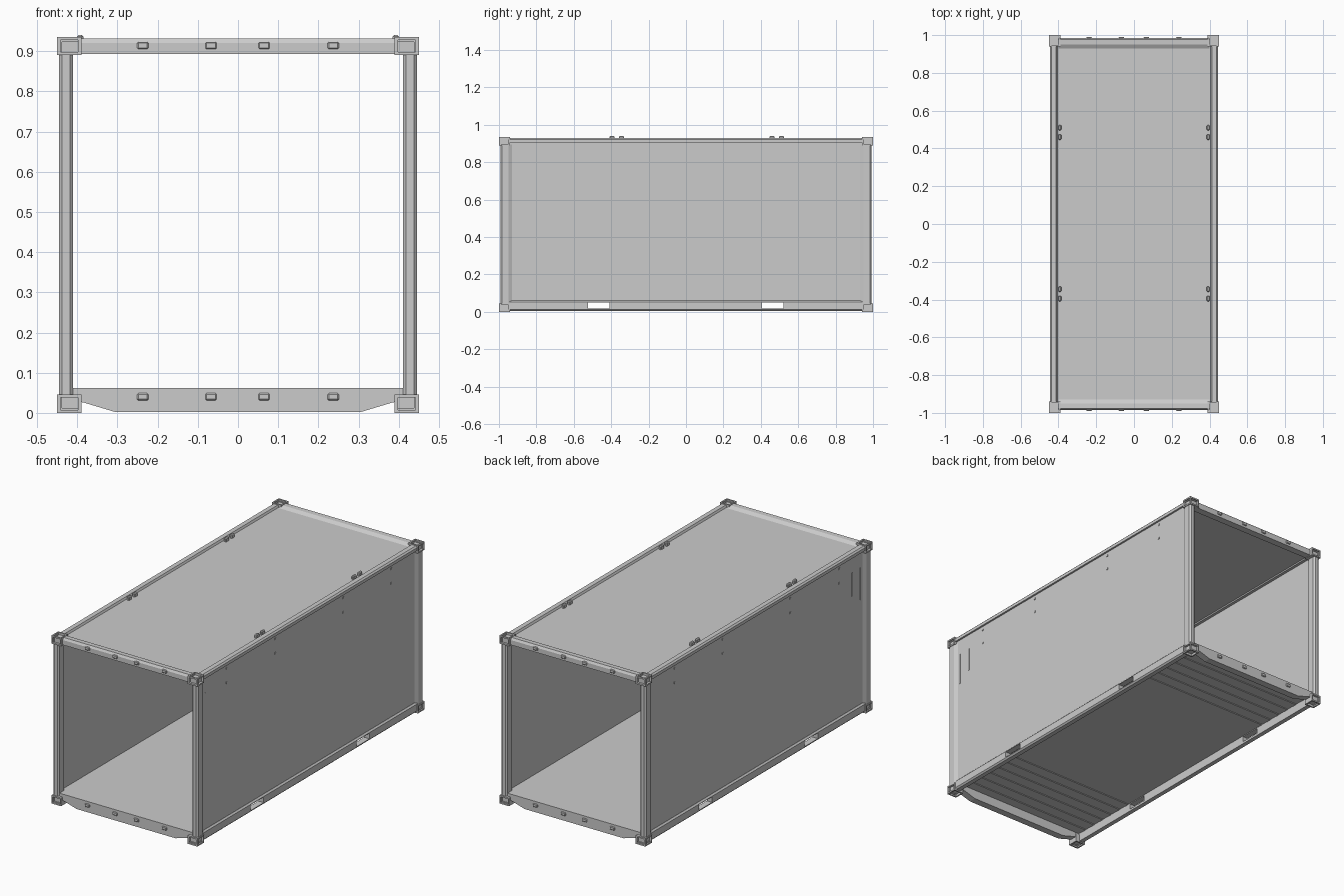
import bpy, bmesh
from mathutils import Vector

if "Cube" in bpy.data.objects:
    bpy.data.objects.remove(bpy.data.objects["Cube"])


def finish(name, bm, bevel=0.0):
    bmesh.ops.recalc_face_normals(bm, faces=bm.faces)
    me = bpy.data.meshes.new(name)
    bm.to_mesh(me)
    bm.free()
    ob = bpy.data.objects.new(name, me)
    bpy.context.collection.objects.link(ob)
    if bevel:
        m = ob.modifiers.new("bevel", 'BEVEL')
        m.width = bevel
        m.segments = 1
    return ob


def add_box(bm, lo, hi):
    vs = bmesh.ops.create_cube(bm, size=1)["verts"]
    for v in vs:
        v.co = Vector([(lo[i] + hi[i]) / 2 + v.co[i] * (hi[i] - lo[i]) for i in range(3)])


def boxes(name, items, bevel=0.0):
    bm = bmesh.new()
    for lo, hi in items:
        add_box(bm, [min(p) for p in zip(lo, hi)], [max(p) for p in zip(lo, hi)])
    return finish(name, bm, bevel)


def extrude(name, pts, vec, bevel=0.0):
    bm = bmesh.new()
    f = bm.faces.new([bm.verts.new(p) for p in pts])
    r = bmesh.ops.extrude_face_region(bm, geom=[f])
    bmesh.ops.translate(bm, vec=vec, verts=[g for g in r["geom"] if isinstance(g, bmesh.types.BMVert)])
    return finish(name, bm, bevel)


def cut(ob, items):
    cutter = boxes("cutter", items)
    cutter.hide_render = True
    cutter.hide_viewport = True
    m = ob.modifiers.new("holes", 'BOOLEAN')
    m.operation = 'DIFFERENCE'
    m.solver = 'EXACT'
    m.object = cutter


SIDES = {"right": 1, "left": -1}
ENDS = {"front": -1, "back": 1}
LUG_X = (-0.237, -0.067, 0.065, 0.237)

for en, e in ENDS.items():
    for sn, s in SIDES.items():
        # Corner castings with dished openings on the outer faces
        for ln, z0, z1 in (("bottom", 0, 0.046), ("top", 0.89, 0.935)):
            bm = bmesh.new()
            lo = (min(s * 0.39, s * 0.45), min(e * 0.94, e), z0)
            hi = (max(s * 0.39, s * 0.45), max(e * 0.94, e), z1)
            add_box(bm, lo, hi)
            bm.normal_update()
            out = (Vector((s, 0, 0)), Vector((0, e, 0)), Vector((0, 0, 1 if ln == "top" else -1)))
            for f in [f for f in bm.faces if any(f.normal.dot(o) > 0.9 for o in out)]:
                n = f.normal.copy()
                bmesh.ops.inset_individual(bm, faces=[f], thickness=0.011)
                r = bmesh.ops.extrude_discrete_faces(bm, faces=[f])
                bmesh.ops.translate(bm, vec=-n * 0.012, verts=r["faces"][0].verts)
            finish(f"{en}_{sn}_{ln}_corner_casting", bm)

        # Corner posts: folded section running between castings
        prof = [(0.41, 0.945), (0.41, 0.985), (0.418, 0.993), (0.438, 0.993),
                (0.446, 0.985), (0.446, 0.95), (0.436, 0.93), (0.425, 0.93)]
        extrude(f"{en}_{sn}_post", [(s * x, e * y, 0.044) for x, y in prof], (0, 0, 0.85))

    # End header above the opening
    prof = [(0.925, 0.917), (0.95, 0.931), (0.978, 0.932), (0.985, 0.92), (0.985, 0.893), (0.945, 0.893)]
    extrude(f"{en}_header", [(-0.4, e * y, z) for y, z in prof], (0.8, 0, 0))

    # End sill with tapered lower corners
    prof = [(-0.415, 0.062), (0.415, 0.062), (0.415, 0.03), (0.385, 0.026), (0.305, 0.002),
            (-0.305, 0.002), (-0.385, 0.026), (-0.415, 0.03)]
    extrude(f"{en}_sill", [(x, e * 0.945, z) for x, z in prof], (0, e * 0.04, 0))

    # Small lashing lugs on header and sill
    boxes(f"{en}_lashing_lugs",
          [((x - 0.014, e * 0.98, z - 0.009), (x + 0.014, e * 0.991, z + 0.009))
           for x in LUG_X for z in (0.04, 0.914)], 0.003)

for sn, s in SIDES.items():
    # Wall sheet
    boxes(f"{sn}_wall", [((s * 0.428, -0.94, 0.05), (s * 0.436, 0.94, 0.915))])
    # Top side rail
    prof = [(0.405, 0.918), (0.412, 0.931), (0.438, 0.931), (0.446, 0.923), (0.446, 0.906), (0.412, 0.906)]
    extrude(f"{sn}_top_rail", [(s * x, -0.945, z) for x, z in prof], (0, 1.89, 0))
    # Bottom side rail with open forklift pockets
    prof = [(0.412, 0.06), (0.437, 0.06), (0.445, 0.052), (0.445, 0.014), (0.437, 0.006), (0.412, 0.006)]
    rail = extrude(f"{sn}_bottom_rail", [(s * x, -0.945, z) for x, z in prof], (0, 1.89, 0))
    cut(rail, [((s * 0.38, y - 0.058, 0.018), (s * 0.48, y + 0.058, 0.049)) for y in (-0.467, 0.463)])
    # Roof lashing lugs
    boxes(f"{sn}_roof_lugs",
          [((s * 0.385, y - 0.014, 0.915), (s * 0.401, y + 0.014, 0.94))
           for y in (-0.395, -0.345, 0.46, 0.51)], 0.004)
    # Wall rivets and narrow vent strips
    dots = [((s * 0.434, y - 0.005, z - 0.005), (s * 0.439, y + 0.005, z + 0.005))
            for y in (-0.725, -0.295, 0.3, 0.725) for z in (0.805, 0.885)]
    boxes(f"{sn}_wall_rivets", dots)
    boxes(f"{sn}_vent_strips",
          [((s * 0.434, -0.915, 0.64), (s * 0.438, -0.909, 0.82)),
           ((s * 0.434, -0.84, 0.69), (s * 0.438, -0.834, 0.82))])

# Roof sheet
boxes("roof", [((-0.412, -0.945, 0.912), (0.412, 0.945, 0.92))])

# Floor sheet with shallow cross ribs underneath
boxes("floor", [((-0.43, -0.95, 0.053), (0.43, 0.95, 0.06))])
ribs = [-0.9 + 0.07 * i for i in range(6)] + [0.55 + 0.07 * i for i in range(6)]
boxes("floor_ribs", [((-0.412, y - 0.015, 0.0495), (0.412, y + 0.015, 0.055)) for y in ribs], 0.002)
